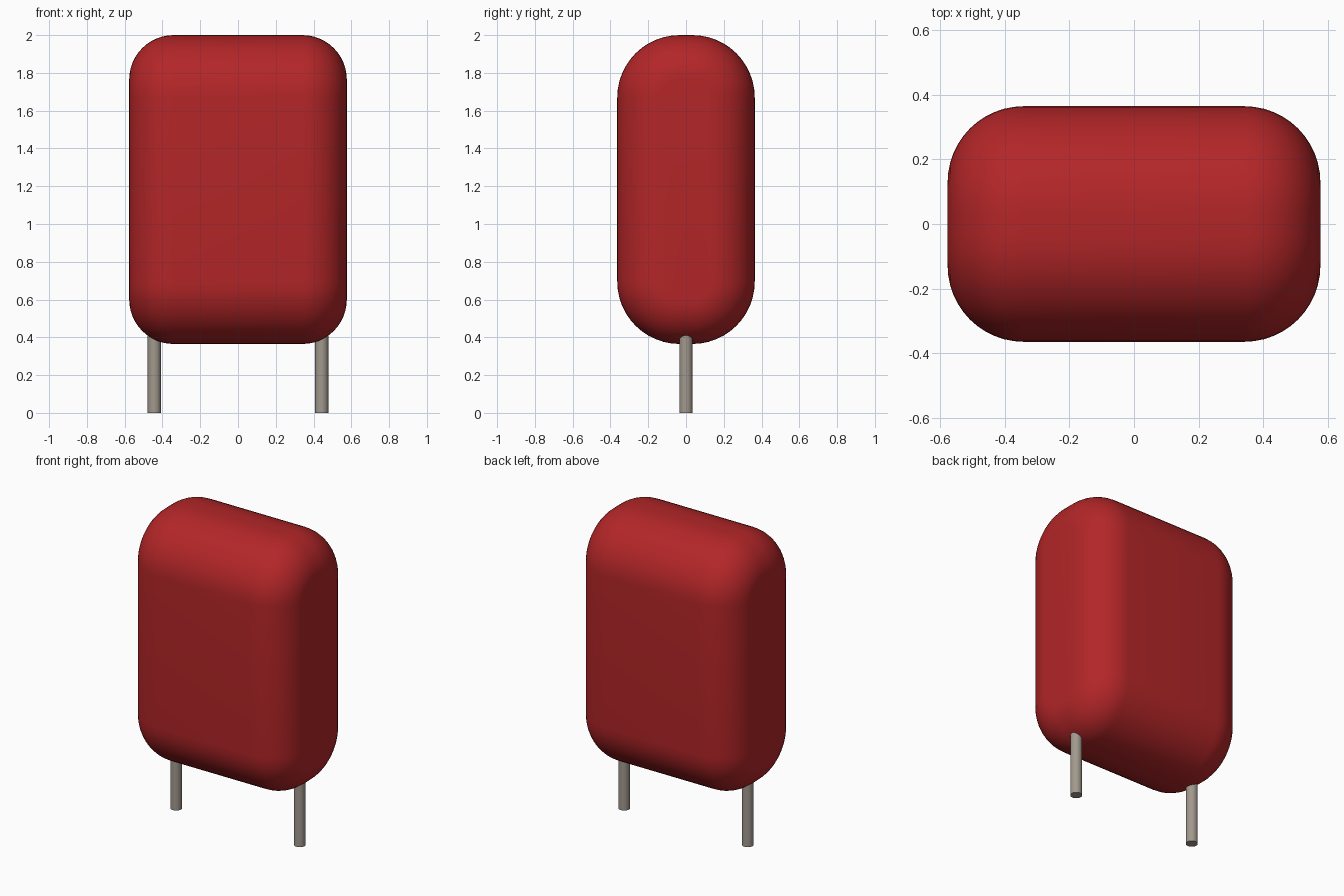
import bpy, bmesh, math

cube = bpy.data.objects.get("Cube")
if cube:
    bpy.data.objects.remove(cube, do_unlink=True)


def make_material(name, rgb, metallic=0.0):
    mat = bpy.data.materials.new(name)
    mat.use_nodes = True
    mat.diffuse_color = (*rgb, 1)
    bsdf = next(n for n in mat.node_tree.nodes if n.type == 'BSDF_PRINCIPLED')
    bsdf.inputs["Base Color"].default_value = (*rgb, 1)
    return mat


def finish(obj, mat, angle=35):
    obj.data.materials.append(mat)
    bpy.ops.object.select_all(action='DESELECT')
    obj.select_set(True)
    bpy.context.view_layer.objects.active = obj
    bpy.ops.object.shade_smooth_by_angle(angle=math.radians(angle))


red = make_material("coating red", (0.45, 0.019, 0.021))
metal = make_material("lead grey", (0.36, 0.32, 0.27))

# Body: rounded side profile swept along x, with rounded ends
HALF_X, HALF_Y, Z_LOW, Z_HIGH = 0.576, 0.364, 0.365, 2.0
EDGE_R, END_R = 0.33, 0.235
SEG = 12
core_y = HALF_Y - EDGE_R
core_z = (Z_HIGH - Z_LOW) / 2 - EDGE_R
mid_z = (Z_HIGH + Z_LOW) / 2


def profile(radius):
    """Rounded rectangle in y and z around the fixed core."""
    points = []
    for corner, (sy, sz) in enumerate([(1, 1), (-1, 1), (-1, -1), (1, -1)]):
        for i in range(SEG + 1):
            a = math.pi / 2 * (corner + i / SEG)
            points.append((sy * core_y + radius * math.cos(a),
                           mid_z + sz * core_z + radius * math.sin(a)))
    return points


steps = [math.pi / 2 * i / SEG for i in range(SEG + 1)]
right_end = [(HALF_X - END_R + END_R * math.sin(t),
              EDGE_R - END_R * (1 - math.cos(t))) for t in steps]
stations = [(-x, r) for x, r in reversed(right_end)] + right_end

bm = bmesh.new()
rings = [[bm.verts.new((x, y, z)) for y, z in profile(r)] for x, r in stations]
count = len(rings[0])
for a, b in zip(rings, rings[1:]):
    for i in range(count):
        j = (i + 1) % count
        bm.faces.new((a[i], a[j], b[j], b[i]))
bm.faces.new(rings[0])
bm.faces.new(rings[-1])
bmesh.ops.recalc_face_normals(bm, faces=bm.faces)
mesh = bpy.data.meshes.new("body")
bm.to_mesh(mesh)
bm.free()
body = bpy.data.objects.new("body", mesh)
bpy.context.collection.objects.link(body)
finish(body, red)

# Wire leads, running up into the rounded bottom corners
LEAD_TOP = 0.45
for name, side in (("left_lead", 1), ("right_lead", -1)):
    bpy.ops.mesh.primitive_cylinder_add(vertices=24, radius=0.035, depth=LEAD_TOP,
                                        location=(side * 0.443, 0, LEAD_TOP / 2))
    lead = bpy.context.object
    lead.name = lead.data.name = name
    finish(lead, metal)
